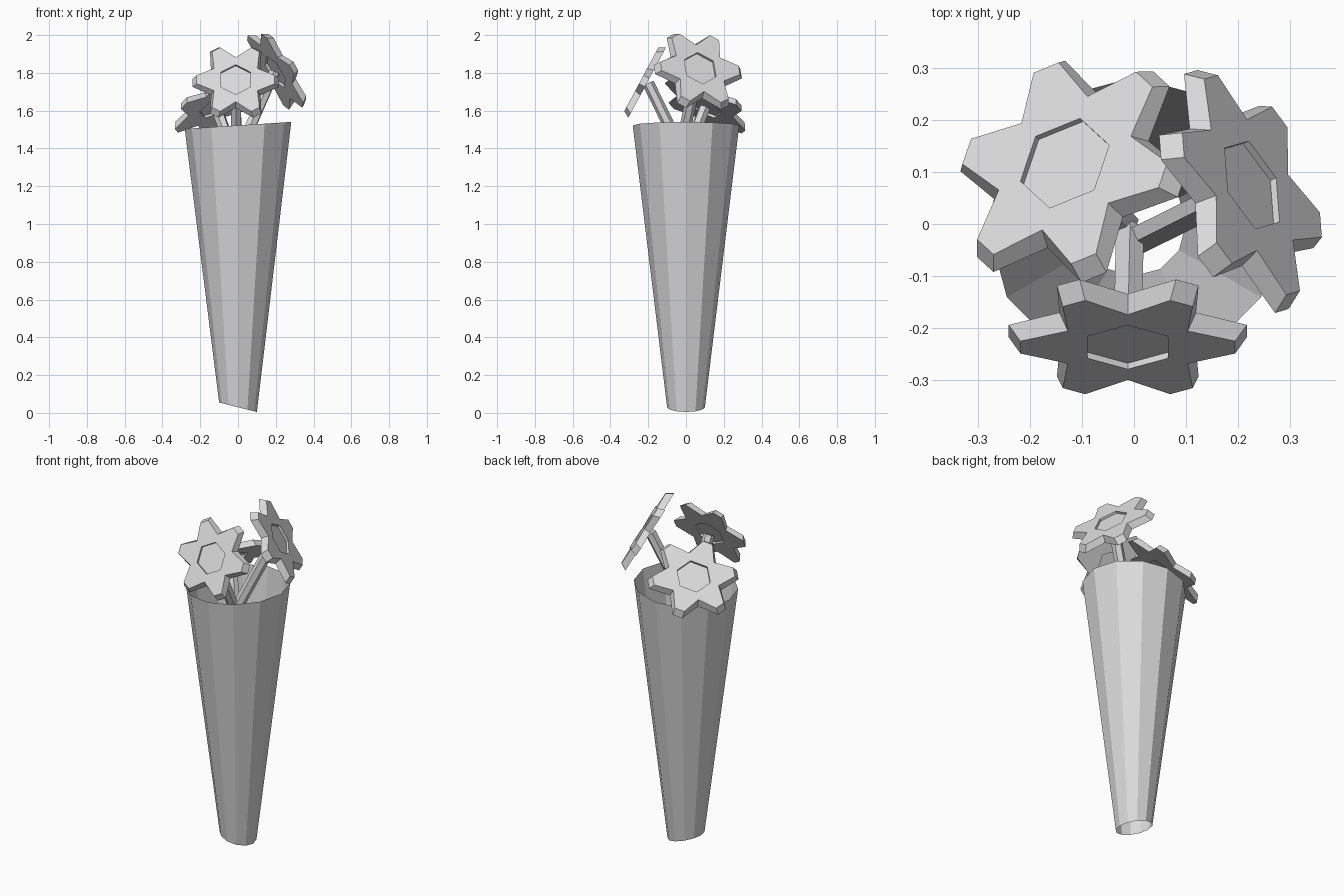
import bpy, bmesh, math
from mathutils import Matrix, Vector

if "Cube" in bpy.data.objects:
    bpy.data.objects.remove(bpy.data.objects["Cube"], do_unlink=True)

grey = bpy.data.materials.new("light_grey")
grey.use_nodes = True
grey.diffuse_color = (0.7, 0.7, 0.7, 1)
bsdf = next(n for n in grey.node_tree.nodes if n.type == 'BSDF_PRINCIPLED')
bsdf.inputs["Base Color"].default_value = grey.diffuse_color


def make_object(name, bm, matrix=Matrix()):
    mesh = bpy.data.meshes.new(name)
    bm.to_mesh(mesh)
    bm.free()
    mesh.materials.append(grey)
    obj = bpy.data.objects.new(name, mesh)
    obj.matrix_world = matrix
    bpy.context.collection.objects.link(obj)
    return obj


def bridge(bm, a, b):
    n = len(a)
    for i in range(n):
        j = (i + 1) % n
        bm.faces.new((a[i], a[j], b[j], b[i]))


# Open paper cone with slanted rims
def make_wrapper(sides=12):
    bm = bmesh.new()
    rings = []
    for radius, height, slope in ((0.1, 0.03, -0.25), (0.282, 1.522, 0.065)):
        ring = []
        for i in range(sides):
            a = math.tau * i / sides
            x, y = radius * math.cos(a), radius * math.sin(a)
            ring.append(bm.verts.new((x, y, height + slope * x)))
        rings.append(ring)
    bridge(bm, *rings)
    make_object("wrapper_cone", bm)


THICK, RECESS, PETALS = 0.038, 0.014, 6


# Six-petalled plate: bevelled rim, hexagonal recess on both sides
def make_flower(name, centre, normal, petal_dir, size):
    bm = bmesh.new()

    def ring_point(r, angle, z, side=0.0):
        c, s = math.cos(angle), math.sin(angle)
        return bm.verts.new((r * c - side * s, r * s + side * c, z))

    def outline(tip, notch, z):
        ring = []
        for i in range(PETALS):
            a = math.tau * i / PETALS
            ring.append(ring_point(notch, a - math.pi / PETALS, z))
            ring += [ring_point(tip, a, z, -0.027), ring_point(tip, a, z, 0.027)]
        return ring

    def hexagon(z):
        return [ring_point(0.096, math.tau * (i - 0.5) / PETALS, z)
                for i in range(PETALS)]

    def plate_side(ring, z, floor_z):
        hexa, floor = hexagon(z), hexagon(floor_z)
        for i in range(PETALS):
            j = (i + 1) % PETALS
            bm.faces.new(ring[3 * i:3 * i + 3] + [ring[3 * j], hexa[j], hexa[i]])
        bridge(bm, hexa, floor)
        bm.faces.new(floor)

    front = outline(0.222, 0.143, 0)
    back = outline(0.246, 0.163, -THICK)
    bridge(bm, front, back)
    plate_side(front, 0, -RECESS)
    plate_side(back, -THICK, RECESS - THICK)
    bmesh.ops.recalc_face_normals(bm, faces=bm.faces)

    n = Vector(normal).normalized()
    u = Vector(petal_dir)
    u = (u - n * u.dot(n)).normalized()
    rot = Matrix((u, n.cross(u), n)).transposed().to_4x4()
    make_object(name, bm, Matrix.Translation(centre) @ rot @ Matrix.Scale(size, 4))
    return Vector(centre) - n * (THICK - RECESS) * size


# Straight six-sided stem
def make_stem(name, start, end):
    start = Vector(start)
    axis = end - start
    bm = bmesh.new()
    bmesh.ops.create_cone(bm, cap_ends=True, segments=6, radius1=0.031,
                          radius2=0.031, depth=axis.length)
    rot = axis.to_track_quat('Z', 'Y').to_matrix().to_4x4()
    make_object(name, bm, Matrix.Translation((start + end) / 2) @ rot)


make_wrapper()
flowers = (
    ("front", (-0.012, -0.237, 1.765), (0, -0.88, 0.47), (1, 0, 0), 0.93, (-0.008, -0.02, 1.38)),
    ("back", (-0.133, 0.117, 1.65), (-0.43, 0.43, 0.79), (0.68, 0.74, 0), 1.0, (-0.02, 0.0, 1.36)),
    ("left", (0.227, 0.075, 1.825), (0.8, 0.33, 0.5), (-0.38, 1, -0.05), 1.0, (0.01, -0.03, 1.39)),
)
for label, centre, normal, petal_dir, size, root in flowers:
    attach = make_flower(label + "_flower", centre, normal, petal_dir, size)
    # stop just behind the recess floor
    make_stem(label + "_stem", root, attach - Vector(normal).normalized() * 0.02)
